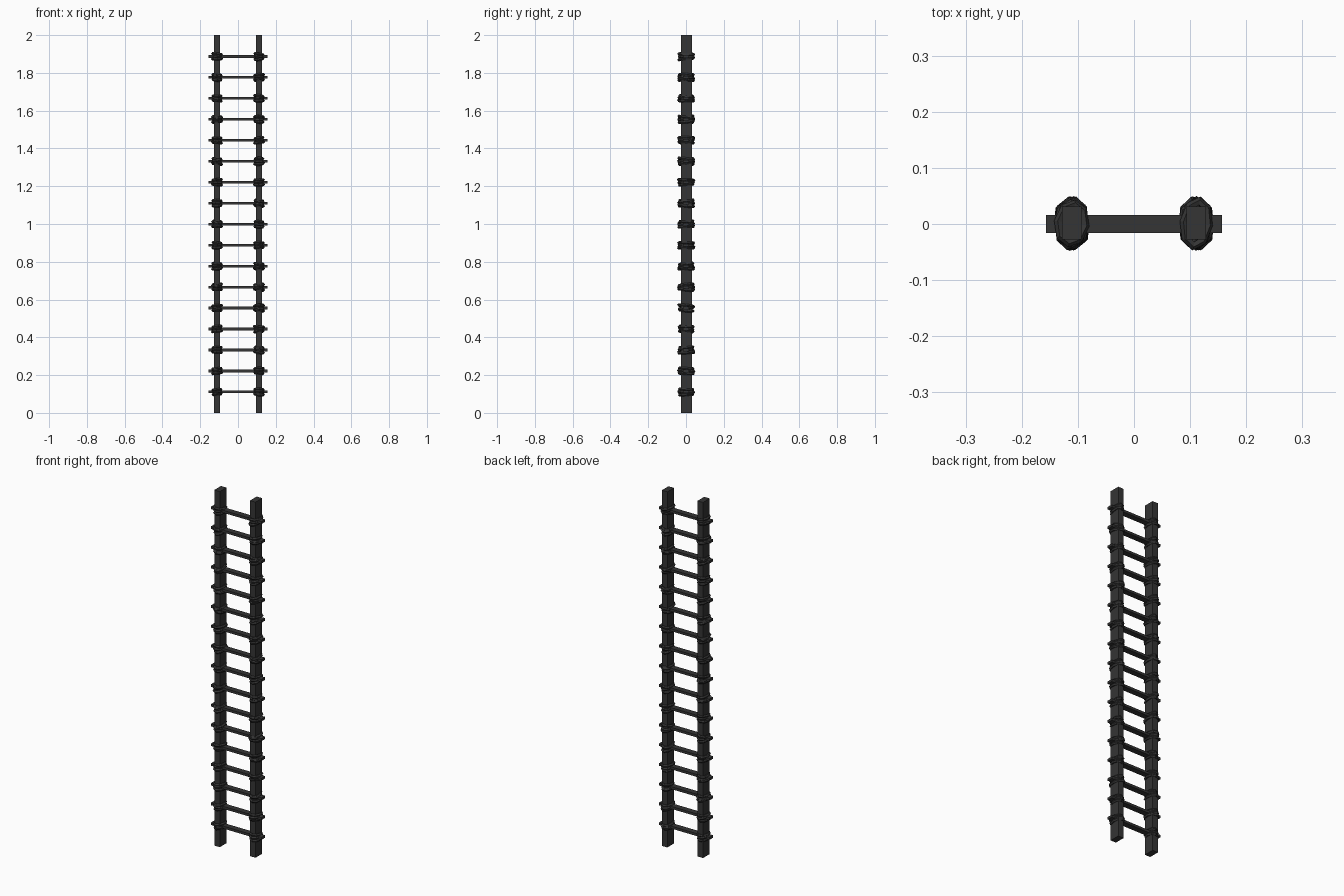
import bpy, bmesh, math, random
from mathutils import Matrix, Vector

if "Cube" in bpy.data.objects:
    bpy.data.objects.remove(bpy.data.objects["Cube"])

random.seed(4)
mat = bpy.data.materials.new("dark_wood")
mat.diffuse_color = (0.035, 0.035, 0.035, 1)
mat.use_nodes = True
mat.node_tree.nodes["Principled BSDF"].inputs["Base Color"].default_value = mat.diffuse_color
RUNGS, STEP, POST_X = 17, 0.111, 0.111


def finish(name, bm):
    bmesh.ops.recalc_face_normals(bm, faces=bm.faces)
    mesh = bpy.data.meshes.new(name)
    bm.to_mesh(mesh)
    bm.free()
    mesh.materials.append(mat)
    ob = bpy.data.objects.new(name, mesh)
    bpy.context.collection.objects.link(ob)
    return ob


def box(name, size, loc):
    bm = bmesh.new()
    bmesh.ops.create_cube(bm, size=1, matrix=Matrix.Translation(loc) @ Matrix.Diagonal((*size, 1)))
    return finish(name, bm)


def add_ring(bm, m, rx, ry, r, segs=8, sides=5):
    # low-poly oval rope loop
    loops = []
    for i in range(segs):
        a = 2 * math.pi * i / segs
        loop = []
        for j in range(sides):
            b = 2 * math.pi * j / sides
            d = r * math.cos(b)
            p = Vector(((rx + d) * math.cos(a), (ry + d) * math.sin(a), r * math.sin(b)))
            loop.append(bm.verts.new(m @ p))
        loops.append(loop)
    for i in range(segs):
        p, q = loops[i], loops[(i + 1) % segs]
        for j in range(sides):
            k = (j + 1) % sides
            bm.faces.new((p[j], q[j], q[k], p[k]))


# side rails
for side, name in ((-1, "left_rail"), (1, "right_rail")):
    box(name, (0.034, 0.059, 2.0), (side * POST_X, 0.002, 1.0))

for n in range(1, RUNGS + 1):
    z = n * STEP
    # rung
    box(f"rung_{n}", (0.314, 0.032, 0.014), (0, 0, z))
    # rope lashing of three uneven loops at each end
    for side in (-1, 1):
        bm = bmesh.new()
        for dz in (-0.012, 0.0, 0.012):
            m = (Matrix.Translation((side * POST_X, 0.001, z + dz))
                 @ Matrix.Rotation(random.uniform(-0.13, 0.13), 4, 'X')
                 @ Matrix.Rotation(random.uniform(-0.15, 0.15), 4, 'Y')
                 @ Matrix.Rotation(random.uniform(-0.2, 0.2), 4, 'Z'))
            add_ring(bm, m, random.uniform(0.021, 0.025), random.uniform(0.034, 0.041), 0.008)
        finish(f"rope_lashing_{n}_{'left' if side < 0 else 'right'}", bm)
